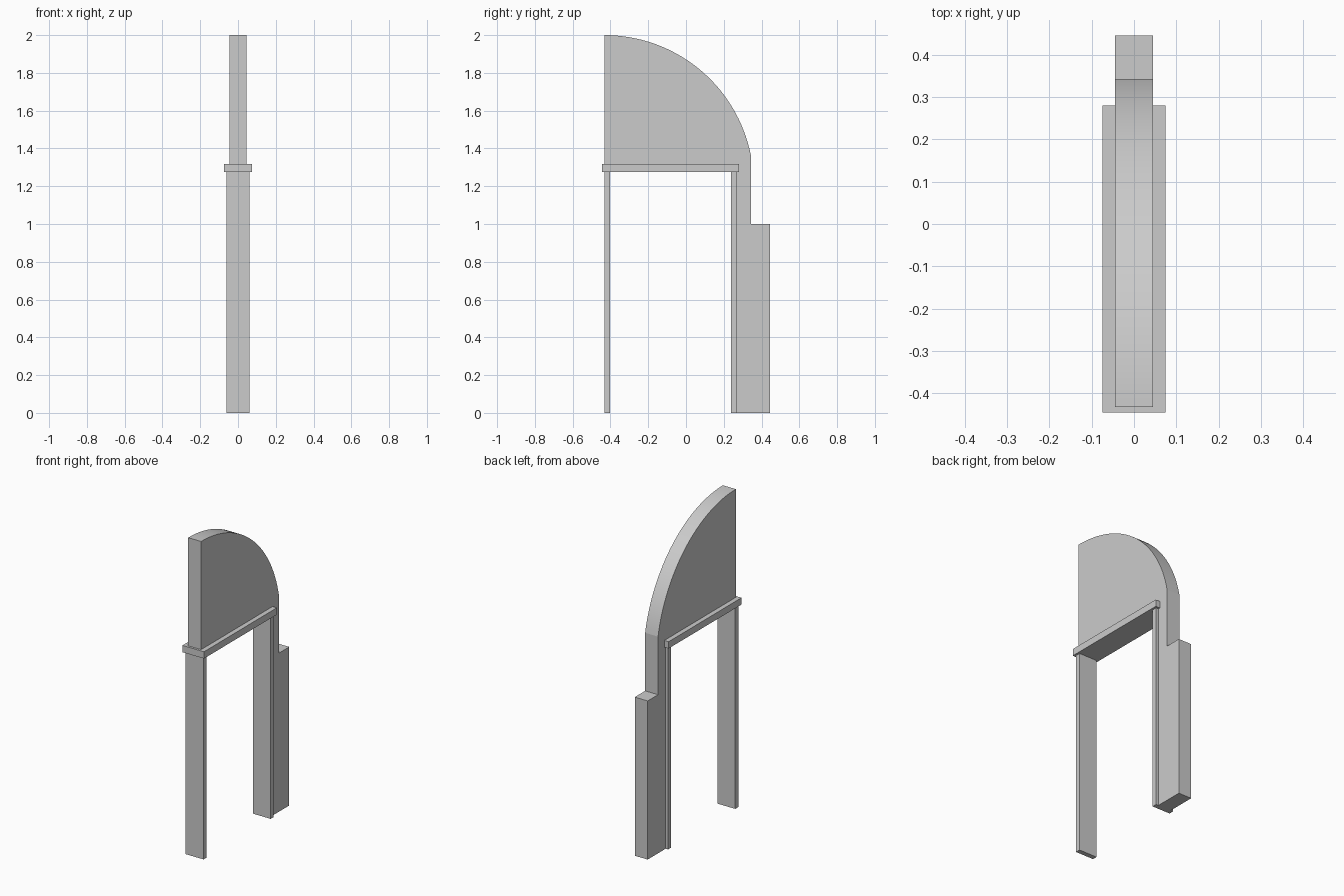
import bpy, bmesh, math

if "Cube" in bpy.data.objects:
    bpy.data.objects.remove(bpy.data.objects["Cube"])

def add_object(name, bm):
    bmesh.ops.recalc_face_normals(bm, faces=bm.faces)
    mesh = bpy.data.meshes.new(name)
    bm.to_mesh(mesh)
    bm.free()
    obj = bpy.data.objects.new(name, mesh)
    bpy.context.collection.objects.link(obj)
    return obj

def box(name, half_x, y0, y1, z0, z1):
    bm = bmesh.new()
    bmesh.ops.create_cube(bm, size=1)
    for v in bm.verts:
        v.co.x *= 2 * half_x
        v.co.y = y0 if v.co.y < 0 else y1
        v.co.z = z0 if v.co.z < 0 else z1
    return add_object(name, bm)

def extruded_profile(name, half_x, points):
    bm = bmesh.new()
    face = bm.faces.new([bm.verts.new((-half_x, y, z)) for y, z in points])
    result = bmesh.ops.extrude_face_region(bm, geom=[face])
    for v in result["geom"]:
        if isinstance(v, bmesh.types.BMVert):
            v.co.x = half_x
    return add_object(name, bm)

# Wall: quarter-arch top, stepped pier down to the ground
front, back, spring = -0.432, 0.343, 1.366
width, height = back - front, 2 - spring
radius = (width ** 2 + height ** 2) / (2 * height)
sweep = math.asin(width / radius)
steps = 32
arc = [(front + radius * math.sin(sweep * i / steps),
        2 - radius + radius * math.cos(sweep * i / steps)) for i in range(steps + 1)]
profile = arc + [(back, 1.0), (0.446, 1.0), (0.446, 0), (0.25, 0), (0.25, 1.3), (front, 1.3)]
wall = extruded_profile("arched_wall", 0.045, profile)
bpy.context.view_layer.objects.active = wall
wall.select_set(True)
bpy.ops.object.shade_smooth_by_angle(angle=math.radians(10))

# Door frame: two jambs and a lintel
for name, y in (("front_jamb", front), ("back_jamb", 0.237)):
    box(name, 0.062, y, y + 0.03, 0, 1.29)
box("lintel", 0.075, -0.446, 0.28, 1.275, 1.318)
